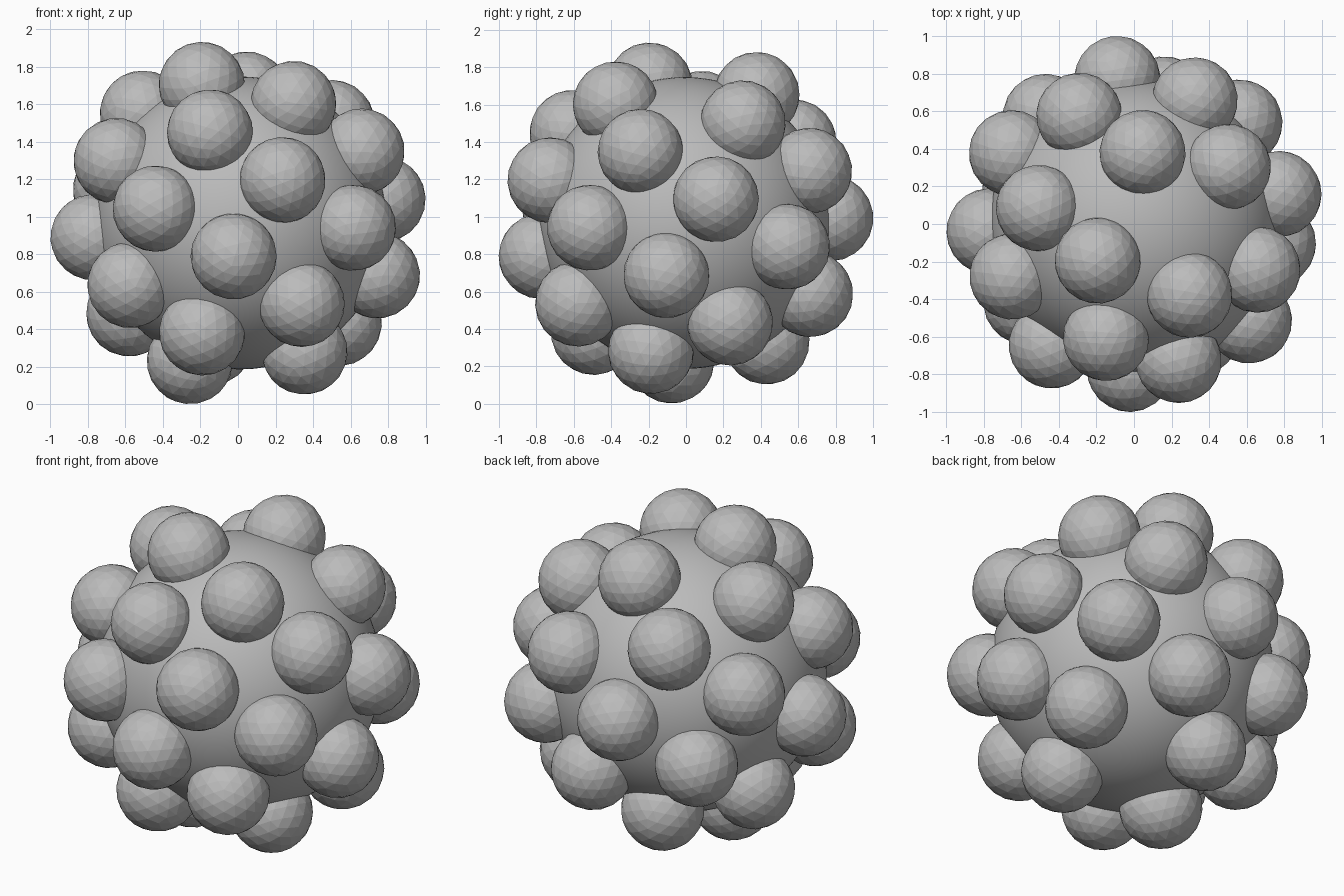
import bpy
import math
import random
from mathutils import Quaternion, Vector

cube = bpy.data.objects.get("Cube")
if cube:
    bpy.data.objects.remove(cube, do_unlink=True)

random.seed(4)
CENTRE = Vector((0.012, -0.007, 0.967))
CORE_RADIUS = 0.78
RING_RADIUS = 0.786
KNOB_RADIUS = 0.23
LAST = 31
GOLDEN = math.pi * (3 - math.sqrt(5))

# One plain grey for the whole model
grey = bpy.data.materials.new("plain_grey")
grey.use_nodes = True
grey.diffuse_color = (0.5, 0.5, 0.5, 1)
grey.node_tree.nodes["Principled BSDF"].inputs["Base Color"].default_value = (0.5, 0.5, 0.5, 1)


def ball(name, radius, detail, location):
    bpy.ops.mesh.primitive_ico_sphere_add(subdivisions=detail, radius=radius, location=location)
    obj = bpy.context.object
    obj.name = name
    obj.data.materials.append(grey)
    return obj


# Smooth central body
core = ball("core", CORE_RADIUS, 5, CENTRE)
bpy.ops.object.shade_smooth()

# Faceted knobs on a golden-angle spiral, leaving both poles bare
for i in range(1, LAST):
    height = 1 - 2 * i / LAST
    ring = math.sqrt(1 - height * height)
    angle = -GOLDEN * i
    out = Vector((ring * math.cos(angle), ring * math.sin(angle), height))
    knob = ball(f"knob_{i}", KNOB_RADIUS, 3, CENTRE + out * RING_RADIUS)
    spin = Quaternion(out, random.uniform(0, math.tau))
    knob.rotation_euler = (spin @ out.to_track_quat("Z", "Y")).to_euler()
